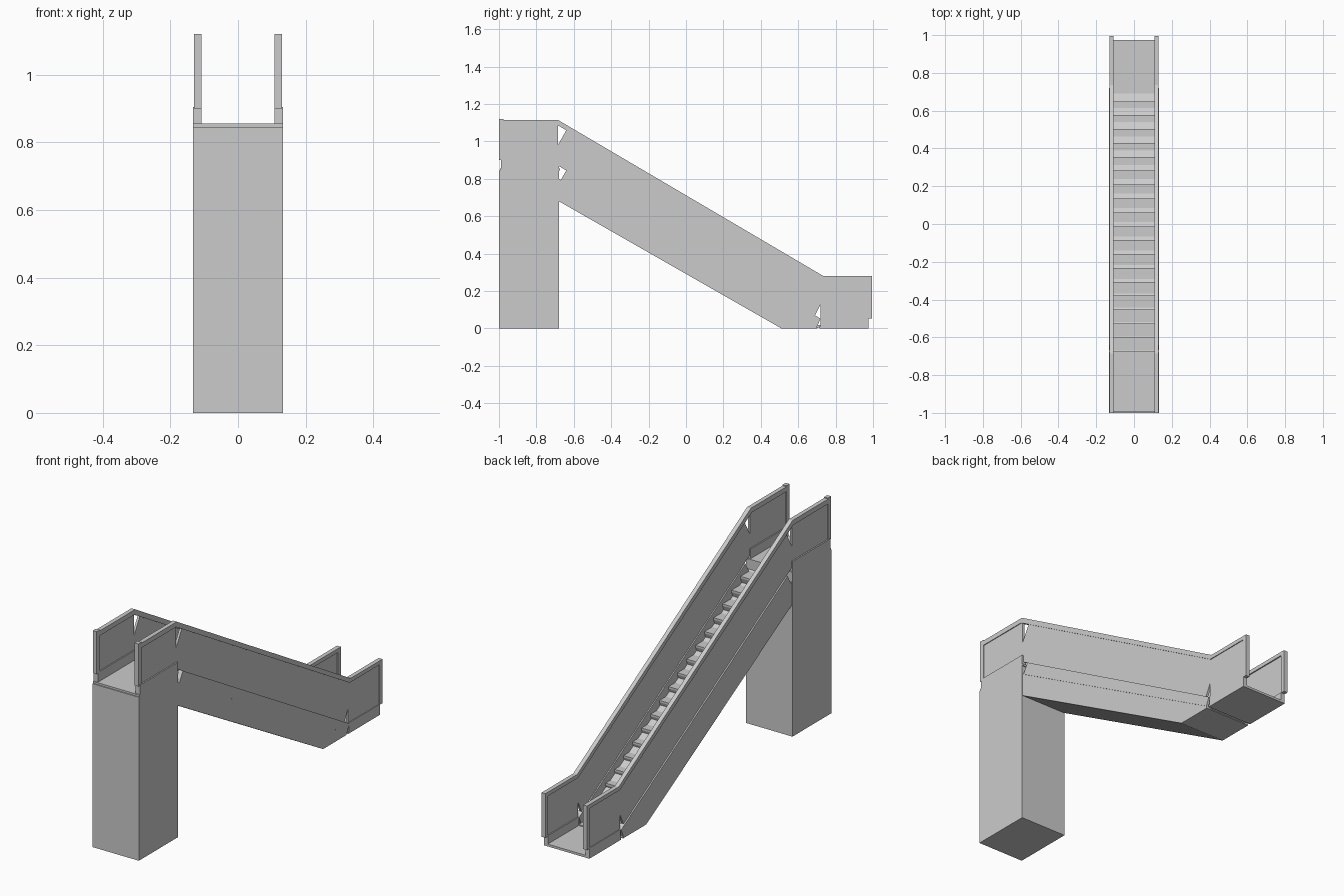
import bpy
import bmesh

cube = bpy.data.objects.get("Cube")
if cube:
    bpy.data.objects.remove(cube, do_unlink=True)

grey = bpy.data.materials.new("light_grey")
grey.use_nodes = True
color = (0.6, 0.6, 0.6, 1)
grey.diffuse_color = color
grey.node_tree.nodes["Principled BSDF"].inputs["Base Color"].default_value = color


def extrude_profile(name, profile, x0, x1):
    """Extrude a (y, z) outline from x0 to x1."""
    bm = bmesh.new()
    face = bm.faces.new([bm.verts.new((x0, y, z)) for y, z in profile])
    out = bmesh.ops.extrude_face_region(bm, geom=[face])
    moved = [v for v in out["geom"] if isinstance(v, bmesh.types.BMVert)]
    bmesh.ops.translate(bm, verts=moved, vec=(x1 - x0, 0, 0))
    bmesh.ops.recalc_face_normals(bm, faces=bm.faces)
    mesh = bpy.data.meshes.new(name)
    bm.to_mesh(mesh)
    bm.free()
    mesh.materials.append(grey)
    obj = bpy.data.objects.new(name, mesh)
    bpy.context.collection.objects.link(obj)
    return obj


def both_sides(name, profile, inner, outer):
    extrude_profile("left_" + name, profile, inner, outer)
    extrude_profile("right_" + name, profile, -outer, -inner)


def rect(y0, y1, z0, z1):
    return [(y0, z0), (y1, z0), (y1, z1), (y0, z1)]


HALF = 0.133    # half width of the body
INNER = 0.108   # half width of the walkway

# Tower and landings
extrude_profile("tower", rect(-1, -0.68, 0, 0.845), -HALF, HALF)
extrude_profile("upper_landing", rect(-0.995, -0.675, 0.845, 0.855), -HALF, HALF)
extrude_profile("lower_landing", rect(0.715, 0.975, 0, 0.012), -0.13, 0.13)

# Sloping truss below the steps
truss = [(-0.68, 0.68), (0.51, 0), (0.7, 0), (0.7, 0.012), (-0.67, 0.795), (-0.68, 0.8)]
extrude_profile("truss", truss, -0.13, 0.13)

# Steps with undercut risers
COUNT, RUN, RISE = 19, 0.0735, 0.0432
steps = []
for i in range(COUNT):
    nose, top = -0.6 + i * RUN, 0.795 - i * RISE
    steps += [(nose - RUN - 0.012, top), (nose, top), (nose, top - 0.01)]
end_y, end_z = steps[-1]
steps += [(end_y - 0.02, 0.003), (end_y - 0.08, 0.003), (-0.682, 0.74)]
extrude_profile("steps", steps, -INNER, INNER)

# Skirts along the walkway
both_sides("upper_skirt", rect(-0.99, -0.68, 0.85, 0.905), INNER, HALF)
both_sides("lower_skirt", rect(0.72, 0.975, 0, 0.055), INNER, 0.13)
slope_skirt = [(-0.64, 0.845), (-0.67, 0.793), (0.7, 0.01), (0.72, 0.052), (0.69, 0.07)]
both_sides("slope_skirt", slope_skirt, INNER, HALF)

# Balustrade panels
both_sides("upper_panel", rect(-0.985, -0.685, 0.9, 1.09), 0.114, 0.126)
both_sides("lower_panel", rect(0.72, 0.975, 0.05, 0.265), 0.114, 0.126)
slope_panel = [(-0.64, 1.06), (-0.685, 0.98), (-0.685, 0.871),
               (0.69, 0.07), (0.72, 0.13), (0.72, 0.265)]
both_sides("slope_panel", slope_panel, 0.114, 0.126)

# Handrail with end posts, drawn as one bent strip
handrail = [(-1, 0.9), (-1, 1.115), (-0.685, 1.115), (0.735, 0.28), (0.995, 0.28),
            (0.995, 0.052), (0.972, 0.052), (0.972, 0.26), (0.727, 0.26),
            (-0.692, 1.09), (-0.975, 1.09), (-0.975, 0.9)]
both_sides("handrail", handrail, INNER, 0.13)
both_sides("post_cap", rect(-1, -0.975, 1.1, 1.12), INNER, 0.13)
